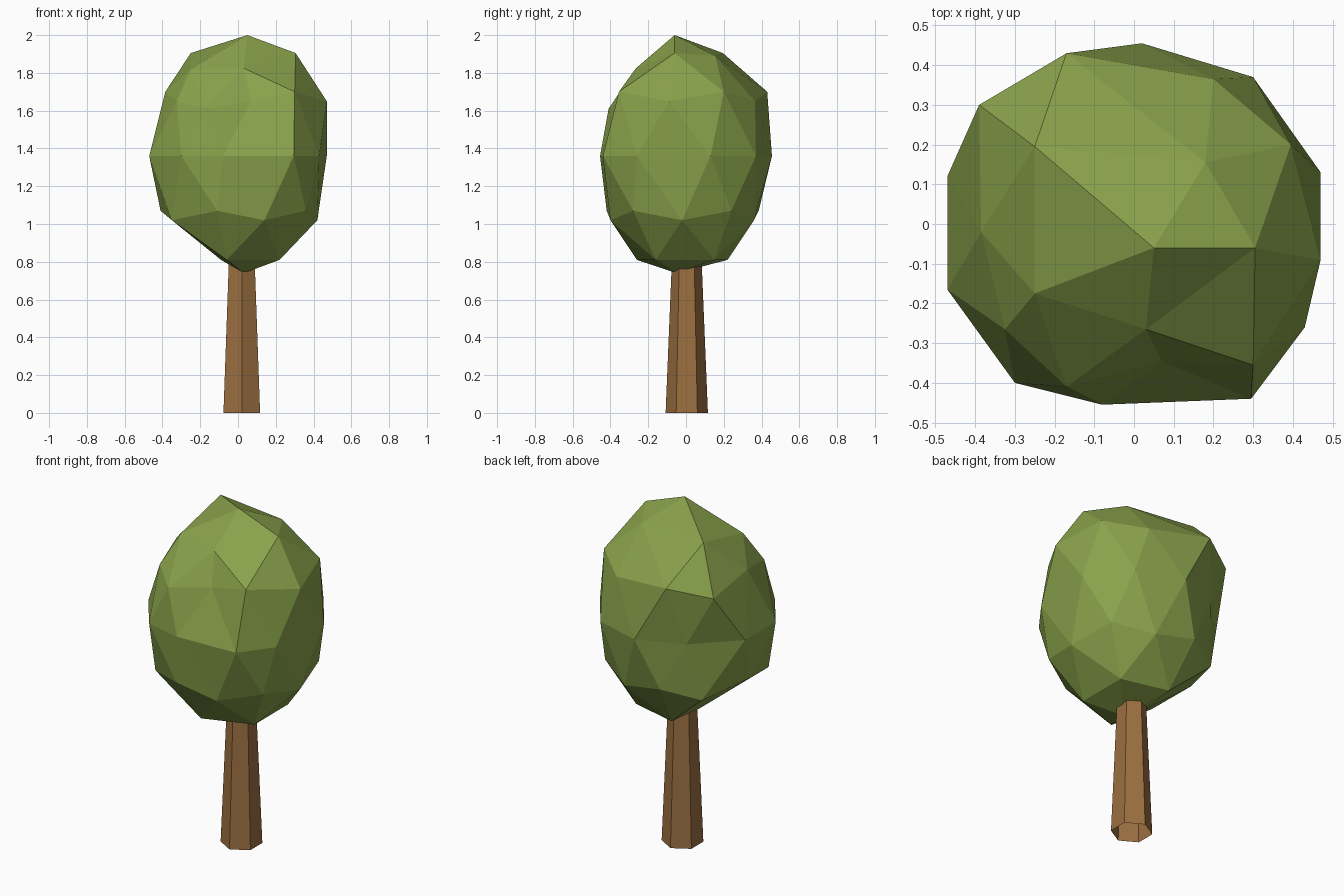
import bpy, math

if "Cube" in bpy.data.objects:
    bpy.data.objects.remove(bpy.data.objects["Cube"])


def material(name, colour):
    m = bpy.data.materials.new(name)
    m.diffuse_color = (*colour, 1)
    m.use_nodes = True
    m.node_tree.nodes["Principled BSDF"].inputs["Base Color"].default_value = m.diffuse_color
    return m


leaf = material("leaf green", (0.25, 0.36, 0.07))
bark = material("bark brown", (0.33, 0.16, 0.052))

# Crown: an icosphere whose rings are pulled into an irregular egg.
# Each ring: height, then its points counter-clockwise.
rings = [
    (2.0, [(.05, -.06)]),
    (1.87, [(.18, .155, 1.89), (-.25, .195, 1.905), (-.25, -.175, 1.82),
            (.03, -.265, 1.825), (.305, -.06, 1.905)]),
    (1.70, [(-.17, .43), (-.385, -.02), (-.17, -.41, 1.61), (.30, -.355), (.395, .20)]),
    (1.65, [(.20, .365), (-.39, .30), (-.325, -.265), (.07, -.345), (.47, -.09)]),
    (1.36, [(.02, .455), (-.245, .345), (-.47, .12), (-.47, -.165), (-.30, -.40),
            (-.08, -.455), (.295, -.44), (.43, -.26), (.47, .13), (.30, .37)]),
    (1.07, [(-.10, .385), (-.41, -.02), (-.11, -.42), (.36, -.28), (.36, .24)]),
    (1.02, [(.15, .36), (-.30, .28), (-.35, -.27), (.14, -.40), (.42, -.02)]),
    (0.81, [(-.06, .22), (-.09, 0), (-.06, -.26), (.22, -.16), (.22, .15)]),
    (0.74, [(.03, -.05)]),
]
points = [(p[0], p[1], p[2] if len(p) > 2 else z) for z, ring in rings for p in ring]

bpy.ops.mesh.primitive_ico_sphere_add(subdivisions=2, radius=1)
crown = bpy.context.object
crown.name = "crown"
verts = list(crown.data.vertices)
start = next(v for v in verts if abs(v.co.z - 0.447) < 0.02)
phase = math.atan2(start.co.y, start.co.x)


def ring_order(v):
    a = math.atan2(v.co.y, v.co.x) - phase + 0.05
    return (-round(v.co.z, 2) + 0.0, a % math.tau)


for v, p in zip(sorted(verts, key=ring_order), points):
    v.co = p
crown.data.materials.append(leaf)

# Trunk: tapered six-sided tube, open at the bottom, its top inside the crown
SIDES = 6
tv = []
for z, r in ((0, 0.112), (0.8, 0.079)):
    for i in range(SIDES):
        a = math.pi / 2 + i * math.tau / SIDES
        tv.append((0.02 + r * math.cos(a), 0.004 + r * math.sin(a), z))
tf = [(i, (i + 1) % SIDES, SIDES + (i + 1) % SIDES, SIDES + i) for i in range(SIDES)]
mesh = bpy.data.meshes.new("trunk")
mesh.from_pydata(tv, [], tf)
mesh.materials.append(bark)
trunk = bpy.data.objects.new("trunk", mesh)
bpy.context.collection.objects.link(trunk)
